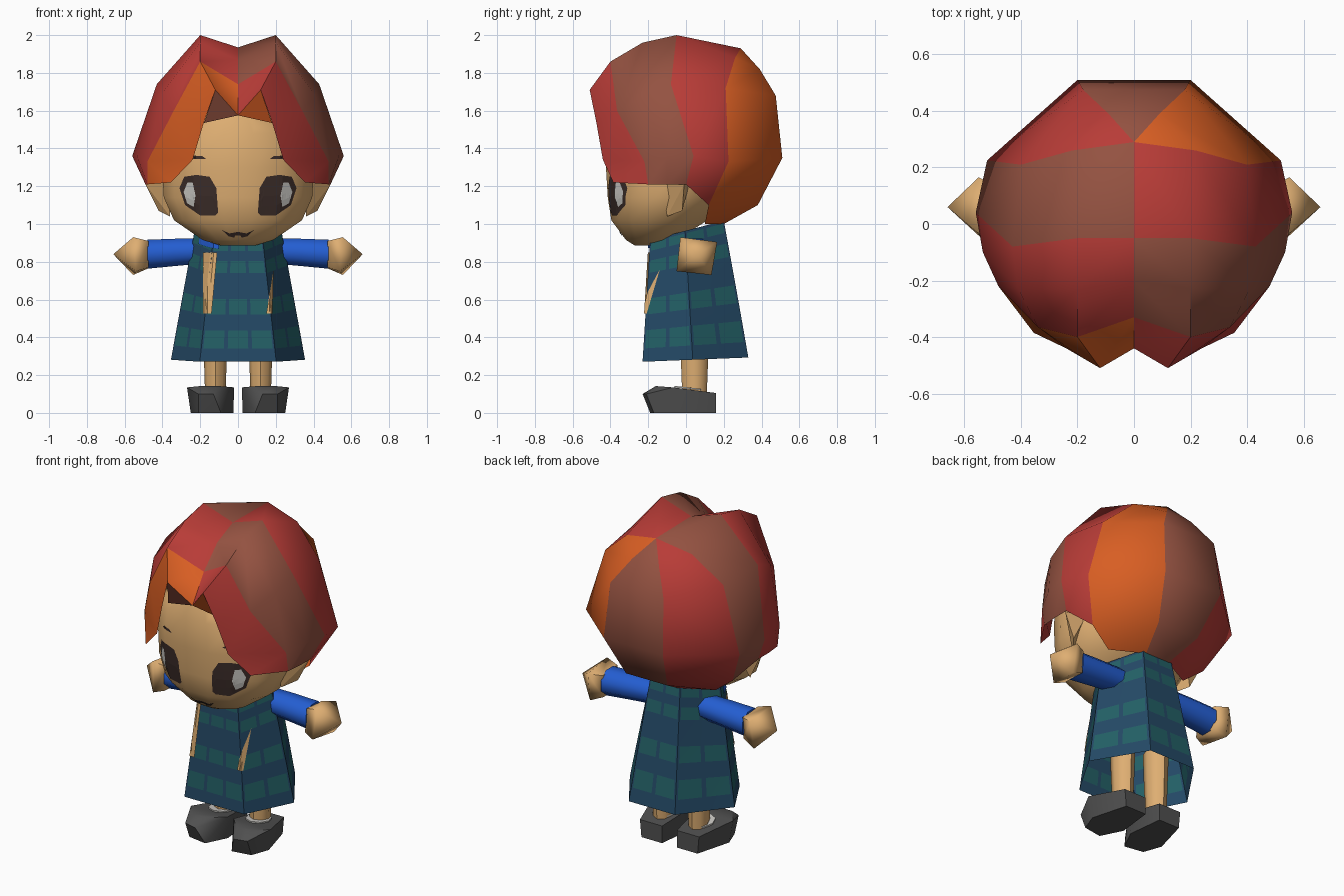
import bpy, bmesh, math
from mathutils import Vector
from mathutils.bvhtree import BVHTree

if "Cube" in bpy.data.objects:
    bpy.data.objects.remove(bpy.data.objects["Cube"])


def material(name, r, g, b):
    m = bpy.data.materials.new(name)
    m.diffuse_color = [(c / 255 / 12.92 if c < 11 else ((c / 255 + 0.055) / 1.055) ** 2.4)
                       for c in (r, g, b)] + [1]
    m.use_nodes = True
    m.node_tree.nodes["Principled BSDF"].inputs["Base Color"].default_value = m.diffuse_color
    return m


RED = material("hair red", 184, 60, 55)
BROWN = material("hair brown", 148, 82, 65)
ORANGE = material("hair orange", 216, 94, 35)
SKIN = material("skin", 222, 174, 114)
BLUE = material("sleeve blue", 36, 94, 210)
NAVY = material("dress blue", 36, 73, 102)
TEAL = material("dress teal", 35, 96, 102)
GREY = material("shoe grey", 80, 80, 80)
DARK = material("eye brown", 60, 45, 41)
WHITE = material("white", 205, 203, 198)


def finish(name, bm, mats, angle=None):
    bmesh.ops.remove_doubles(bm, verts=bm.verts, dist=0.0005)
    bmesh.ops.recalc_face_normals(bm, faces=bm.faces)
    me = bpy.data.meshes.new(name)
    bm.to_mesh(me)
    bm.free()
    for m in mats:
        me.materials.append(m)
    ob = bpy.data.objects.new(name, me)
    bpy.context.collection.objects.link(ob)
    if angle:
        bpy.ops.object.select_all(action='DESELECT')
        ob.select_set(True)
        bpy.context.view_layer.objects.active = ob
        bpy.ops.object.shade_smooth_by_angle(angle=math.radians(angle))
    return ob


def loft(name, rings, mats, angle=None, rule=None):
    """Skin closed rings of points and cap the ends; rule(row, column) picks the material."""
    bm = bmesh.new()
    vs = [[bm.verts.new(p) for p in r] for r in rings]
    n = len(vs[0])
    for i in range(len(vs) - 1):
        for j in range(n):
            k = (j + 1) % n
            f = bm.faces.new((vs[i][j], vs[i][k], vs[i + 1][k], vs[i + 1][j]))
            f.material_index = rule(i, j) if rule else 0
    if name != "dress":
        bm.faces.new(vs[0])
    bm.faces.new(vs[-1])
    return finish(name, bm, mats, angle)


def hull(name, pts, mat, angle=None):
    bm = bmesh.new()
    bmesh.ops.convex_hull(bm, input=[bm.verts.new(p) for p in pts])
    return finish(name, bm, [mat], angle)


def decal(name, outline, target, mat, lift=0.005):
    """Thin plate from an x-z outline, wrapped onto the front of the target."""
    tree = BVHTree.FromPolygons([v.co for v in target.data.vertices],
                                [p.vertices for p in target.data.polygons])
    bm = bmesh.new()
    bm.faces.new([bm.verts.new((x, 0, z)) for x, z in outline])
    bmesh.ops.triangulate(bm, faces=bm.faces)
    bmesh.ops.subdivide_edges(bm, edges=bm.edges, cuts=3, use_grid_fill=True)
    for v in bm.verts:
        hit = tree.ray_cast(Vector((v.co.x, -2, v.co.z)), Vector((0, 1, 0)))[0]
        v.co.y = (hit.y if hit else -0.19) - lift
    ob = finish(name, bm, [mat])
    if sum(p.normal.y for p in ob.data.polygons) > 0:
        ob.data.flip_normals()
    return ob


# Hair: seams between the coloured locks, right half, from crown to hem
crown = (0, .29, 1.93)
seam_a = [crown, (.09, .39, 1.82), (.18, .475, 1.68), (.2, .51, 1.35), (.14, .38, 1.1), (.08, .2, 1.0)]
seam_b = [crown, (.22, .26, 1.88), (.4, .21, 1.72), (.52, .225, 1.33), (.4, .12, 1.1), (.27, .1, 1.0)]
seam_c = [(0, -.05, 1.935), (.2, -.05, 2.0), (.43, -.08, 1.74), (.56, .04, 1.36), (.49, 0, 1.21)]
seam_m = [(0, -.2, 1.87), (.2, -.23, 1.96), (.41, -.23, 1.68), (.535, -.1, 1.36), (.49, -.1, 1.21)]
seam_d = [(0, -.33, 1.74), (.2, -.4, 1.86), (.34, -.365, 1.6), (.48, -.22, 1.33), (.48, -.2, 1.21)]
seam_f = [(0, -.44, 1.575), (.12, -.51, 1.71), (.18, -.475, 1.54), (.24, -.44, 1.34), (.355, -.385, 1.22)]
seams = [seam_a, seam_b, seam_c, seam_m, seam_d, seam_f]
lock_colours = {1: [2, 0, 1, 1, 0], -1: [0, 1, 0, 0, 2]}


def flip(p, s):
    return (p[0] * s, p[1], p[2])


bm = bmesh.new()


def hair_face(pts, colour):
    unique = list(dict.fromkeys(pts))
    if len(unique) > 2:
        bm.faces.new([bm.verts.new(p) for p in unique]).material_index = colour


def hair_strip(p, q, colour):
    for i in range(min(len(p), len(q)) - 1):
        hair_face([p[i], q[i], q[i + 1], p[i + 1]], colour)


for s in (1, -1):
    side = [[flip(p, s) for p in seam] for seam in seams]
    for i in range(5):
        hair_strip(side[i], side[i + 1], lock_colours[s][i])
    # inside of the fringe point
    hair_face([side[5][0], side[5][1], (.18 * s, -.42, 1.535)], 2 if s > 0 else 1)
hair_strip(seam_a, [flip(p, -1) for p in seam_a], 1)
finish("hair", bm, [RED, BROWN, ORANGE], 75)

# Head: stacked ovals (height, half width, front, back)
head_rings = []
for z, w, f, b in [(.885, .09, -.27, -.13), (.915, .19, -.32, -.05), (1.02, .345, -.4, .12),
                   (1.14, .4, -.42, .22), (1.3, .41, -.43, .26), (1.48, .37, -.43, .2), (1.59, .2, -.39, .1)]:
    ring = []
    for k in range(16):
        a = 2 * math.pi * (k + .5) / 16
        c, d = math.cos(a), math.sin(a)
        ring.append((w * math.copysign(abs(c) ** .95, c),
                     (f + b) / 2 + (b - f) / 2 * math.copysign(abs(d) ** .95, d), z))
    head_rings.append(ring)
head = loft("head", head_rings, [SKIN], 60)

# Dress: flared six-sided tube with rows of teal patches
outline = [(1, -.05), (.44, 1), (-.44, 1), (-1, -.05), (-.57, -1), (.57, -1)]
patches_per_side = [2, 2, 2, 2, 3, 2]
columns, is_patch = [], []
for k, n in enumerate(patches_per_side):
    (ax, ay), (bx, by) = outline[k], outline[(k + 1) % 6]
    for j in range(n):
        for t, patch in ((0, False), (.08, True), (.92, False)):
            u = (j + t) / n
            columns.append((ax + (bx - ax) * u, ay + (by - ay) * u))
            is_patch.append(patch)
levels = [0, .11, .26, .39, .52, .73, .83, .91, .98, 1]
dress_rings = []
for v in levels:
    ring = []
    for cx, cy in columns:
        y = .05 - .045 * v + cy * (.28 - .085 * v)
        low, high = .28 + .04 * y, .965 + .26 * y
        ring.append((cx * (.355 - .125 * v), y, low + (high - low) * v))
    dress_rings.append(ring)
dress = loft("dress", dress_rings, [NAVY, TEAL], 50,
             lambda i, j: int(i % 2 == 1 and is_patch[j]))

# Front trims of the dress
decal("left_trim", [(-.185, .85), (-.11, .85), (-.14, .525), (-.185, .525)], dress, SKIN, .008)
decal("right_trim", [(.188, .76), (.182, .525), (.15, .525)], dress, SKIN, .008)
decal("collar", [(-.2, .94), (-.1, .92), (-.1, .868), (-.16, .878), (-.21, .895)], dress, BLUE, .008)

# Mouth
decal("mouth", [(-.085, .968), (-.045, .95), (0, .958), (.045, .95), (.085, .968), (.05, .935),
                (.02, .928), (.015, .94), (-.015, .94), (-.02, .928), (-.05, .935)], head, DARK)

for s, side in ((1, "right"), (-1, "left")):
    # Eyes and brows
    def face_mark(name, pts, mat, lift):
        decal(side + name, [(x * s, z) for x, z in pts], head, mat, lift)
    face_mark("_eye", [(.105, 1.06), (.12, 1.045), (.2, 1.045), (.28, 1.1), (.31, 1.19), (.285, 1.25),
                       (.22, 1.26), (.15, 1.25), (.115, 1.19)], DARK, .004)
    face_mark("_eye_shine", [(.235, 1.09), (.27, 1.11), (.288, 1.17), (.268, 1.22), (.24, 1.22),
                             (.225, 1.15)], WHITE, .009)
    face_mark("_brow", [(.17, 1.345), (.26, 1.345), (.24, 1.362), (.19, 1.36)], DARK, .004)

    # Ear
    hull(side + "_ear", [flip(p, s) for p in [(.37, -.13, 1.23), (.49, -.01, 1.21), (.42, -.02, 1.07),
                                             (.36, .02, 1.22), (.36, -.1, 1.04)]], SKIN)

    # Sleeve
    rings = []
    for x, z, rz, ry in [(.13, .86, .07, .075), (.33, .85, .078, .085), (.48, .84, .083, .09)]:
        rings.append([(x * s, .055 + ry * math.cos(a), z + rz * math.sin(a))
                      for a in [math.pi * (k + .5) / 4 for k in range(8)]])
    loft(side + "_sleeve", rings, [BLUE], 50)

    # Hand
    hull(side + "_hand", [flip(p, s) for p in [
        (.475, -.03, .77), (.475, -.015, .91), (.475, .13, .9), (.475, .12, .765),
        (.54, -.05, .75), (.555, -.03, .93), (.55, .165, .905), (.555, .135, .73), (.66, .06, .84)]],
         SKIN, 75)

    # Leg
    loft(side + "_leg", [[((.12 + r * math.cos(k * math.pi / 4)) * s, .045 + 1.2 * r * math.sin(k * math.pi / 4), z)
                          for k in range(8)] for z, r in [(.09, .054), (.28, .06), (.5, .066)]], [SKIN], 50)

    # Shoe
    hull(side + "_shoe", [flip(p, s) for p in [
        (.05, .16, 0), (.19, .16, 0), (.25, -.06, 0), (.21, -.17, 0), (.09, -.19, 0), (.025, -.06, 0),
        (.05, .16, .105), (.2, .16, .105), (.27, -.07, .135), (.2, -.16, .142), (.1, -.16, .142),
        (.02, -.07, .135), (.21, -.21, .1), (.13, -.23, .1)]], GREY, 50)

    # Sock showing at the shoe opening
    hull(side + "_sock", [flip((.125 + .07 * math.cos(a), .02 + .08 * math.sin(a),
                                .126 - .11 * .08 * math.sin(a) + h), s)
                          for a in [k * math.pi / 4 for k in range(8)] for h in (0, .008)], WHITE)
